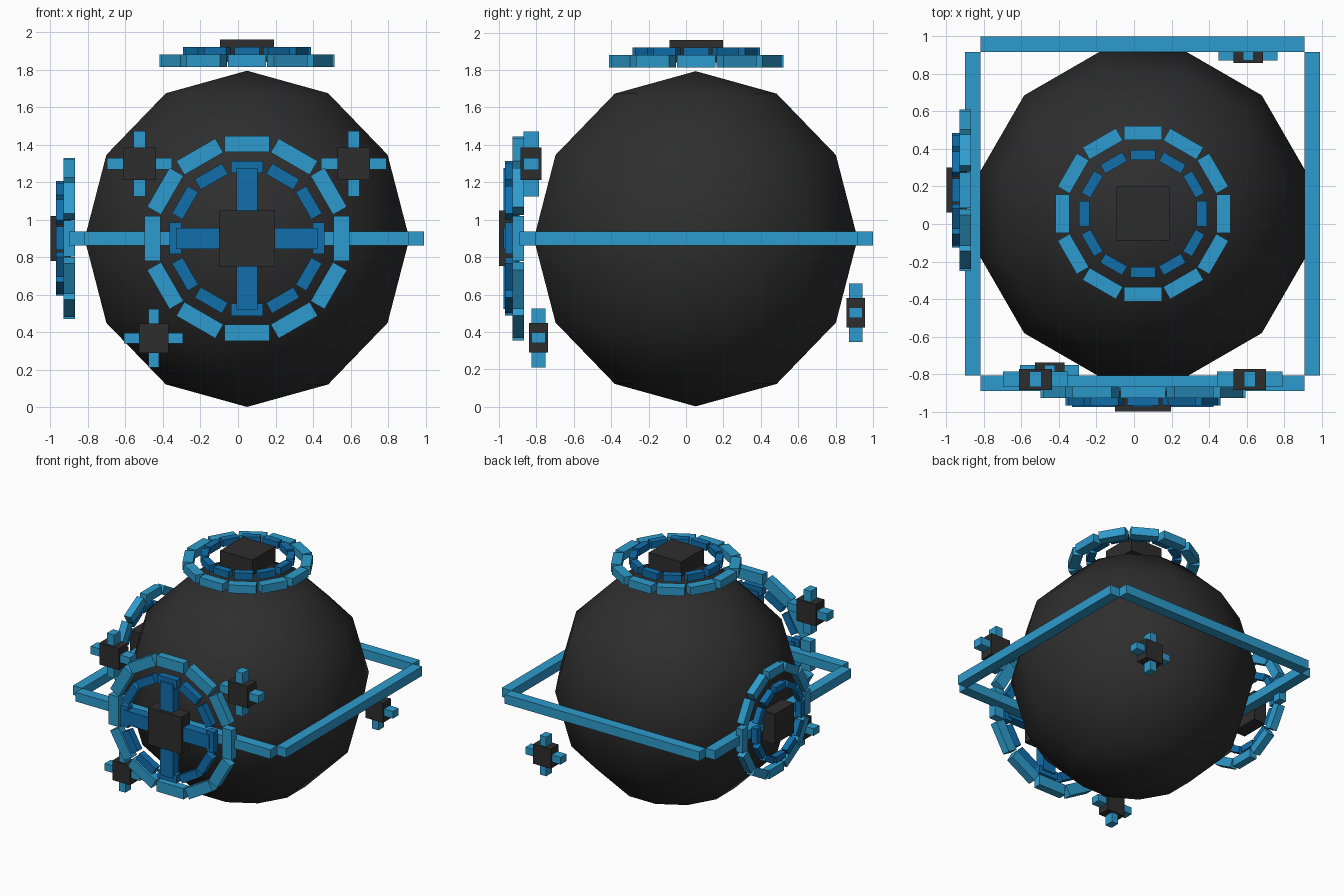
import bpy, bmesh, math
from mathutils import Matrix, Vector

cube = bpy.data.objects.get("Cube")
if cube:
    bpy.data.objects.remove(cube, do_unlink=True)


def material(name, rgb):
    m = bpy.data.materials.new(name)
    m.use_nodes = True
    m.diffuse_color = (*rgb, 1)
    bsdf = m.node_tree.nodes["Principled BSDF"]
    bsdf.inputs["Base Color"].default_value = (*rgb, 1)
    return m


CHARCOAL = material("charcoal", (0.027, 0.027, 0.027))
SKY = material("light blue", (0.027, 0.33, 0.61))
DEEP = material("deep blue", (0.005, 0.158, 0.41))


def finish(name, bm, mats):
    me = bpy.data.meshes.new(name)
    bm.to_mesh(me)
    bm.free()
    for m in mats:
        me.materials.append(m)
    ob = bpy.data.objects.new(name, me)
    bpy.context.collection.objects.link(ob)
    return ob


def add_box(bm, size, matrix, mat=0):
    old = set(bm.faces)
    bmesh.ops.create_cube(bm, size=1, matrix=matrix @ Matrix.Diagonal((*size, 1)))
    for f in set(bm.faces) - old:
        f.material_index = mat


def box(name, lo, hi, mat):
    lo, hi = Vector(lo), Vector(hi)
    bm = bmesh.new()
    add_box(bm, hi - lo, Matrix.Translation((lo + hi) / 2))
    return finish(name, bm, [mat])


def segment_ring(name, frame, outer, thick, length, z0, z1, mat):
    """Twelve tangent boxes around the local z axis of the frame."""
    bm = bmesh.new()
    for i in range(12):
        m = frame @ Matrix.Rotation(i * math.pi / 6, 4, 'Z')
        m = m @ Matrix.Translation((outer - thick / 2, 0, (z0 + z1) / 2))
        add_box(bm, (thick, length, z1 - z0), m)
    return finish(name, bm, [mat])


def emitter(prefix, frame, outer, inner, hub, heights):
    """Outer ring, inner ring and square hub, all facing along local z."""
    segment_ring(prefix + "_outer_ring", frame, outer[0], outer[1], outer[2], *heights[0], SKY)
    segment_ring(prefix + "_inner_ring", frame, inner[0], inner[1], inner[2], *heights[1], DEEP)
    bm = bmesh.new()
    z0, z1 = heights[2]
    add_box(bm, (hub, hub, z1 - z0), frame @ Matrix.Translation((0, 0, (z0 + z1) / 2)))
    finish(prefix + "_hub", bm, [CHARCOAL])


def satellite(name, centre, s):
    """Dark block with four arms; s is the block width."""
    bm = bmesh.new()
    base = Matrix.Translation(centre)
    add_box(bm, (s, 0.64 * s, s), base, 0)
    for i in range(4):
        m = base @ Matrix.Rotation(i * math.pi / 2, 4, 'Y') @ Matrix.Translation((0.75 * s, 0, 0))
        add_box(bm, (0.5 * s, 0.47 * s, 0.36 * s), m, 1)
    finish(name, bm, [CHARCOAL, SKY])


# Core sphere: twelve sides, six rings
bm = bmesh.new()
bmesh.ops.create_uvsphere(
    bm, u_segments=12, v_segments=6, radius=0.896,
    matrix=Matrix.Translation((0.048, 0.052, 0.898)) @ Matrix.Rotation(math.pi / 12, 4, 'Z'))
for f in bm.faces:
    f.smooth = True
finish("core_sphere", bm, [CHARCOAL])

# Square frame round the equator
Z0, Z1 = 0.862, 0.936
box("frame_front", (-0.818, -0.89, Z0), (0.91, -0.807, Z1), SKY)
box("frame_back", (-0.818, 0.918, Z0), (0.91, 1.0, Z1), SKY)
box("frame_right", (-0.9, -0.807, Z0), (-0.818, 0.918, Z1), SKY)
box("frame_left", (0.91, -0.807, Z0), (0.992, 0.918, Z1), SKY)

# Emitters: front, top and right side
front = Matrix.Translation((0.048, 0, 0.9)) @ Matrix.Rotation(math.pi / 2, 4, 'X')
top = Matrix.Translation((0.048, 0.055, 0))
side = Matrix.Translation((0, 0.18, 0.9)) @ Matrix.Rotation(-math.pi / 2, 4, 'Y')
emitter("front", front, (0.546, 0.086, 0.24), (0.413, 0.065, 0.168), 0.297,
        ((0.866, 0.928), (0.91, 0.967), (0.89, 1.0)))
emitter("top", top, (0.467, 0.075, 0.205), (0.34, 0.055, 0.135), 0.288,
        ((1.815, 1.88), (1.865, 1.92), (1.84, 1.96)))
emitter("side", side, (0.43, 0.068, 0.19), (0.305, 0.05, 0.125), 0.24,
        ((0.87, 0.93), (0.92, 0.97), (0.89, 1.0)))

# Cross bars behind the front hub
box("front_cross_vertical", (-0.008, -0.976, 0.522), (0.105, -0.9, 1.276), DEEP)
box("front_cross_horizontal", (-0.33, -0.975, 0.843), (0.425, -0.9, 0.956), DEEP)

# Floating satellites
satellite("satellite_upper_right", (-0.525, -0.828, 1.298), 0.174)
satellite("satellite_upper_left", (0.617, -0.828, 1.298), 0.174)
satellite("satellite_lower_right", (-0.45, -0.788, 0.368), 0.157)
satellite("satellite_back", (0.608, 0.908, 0.503), 0.157)
